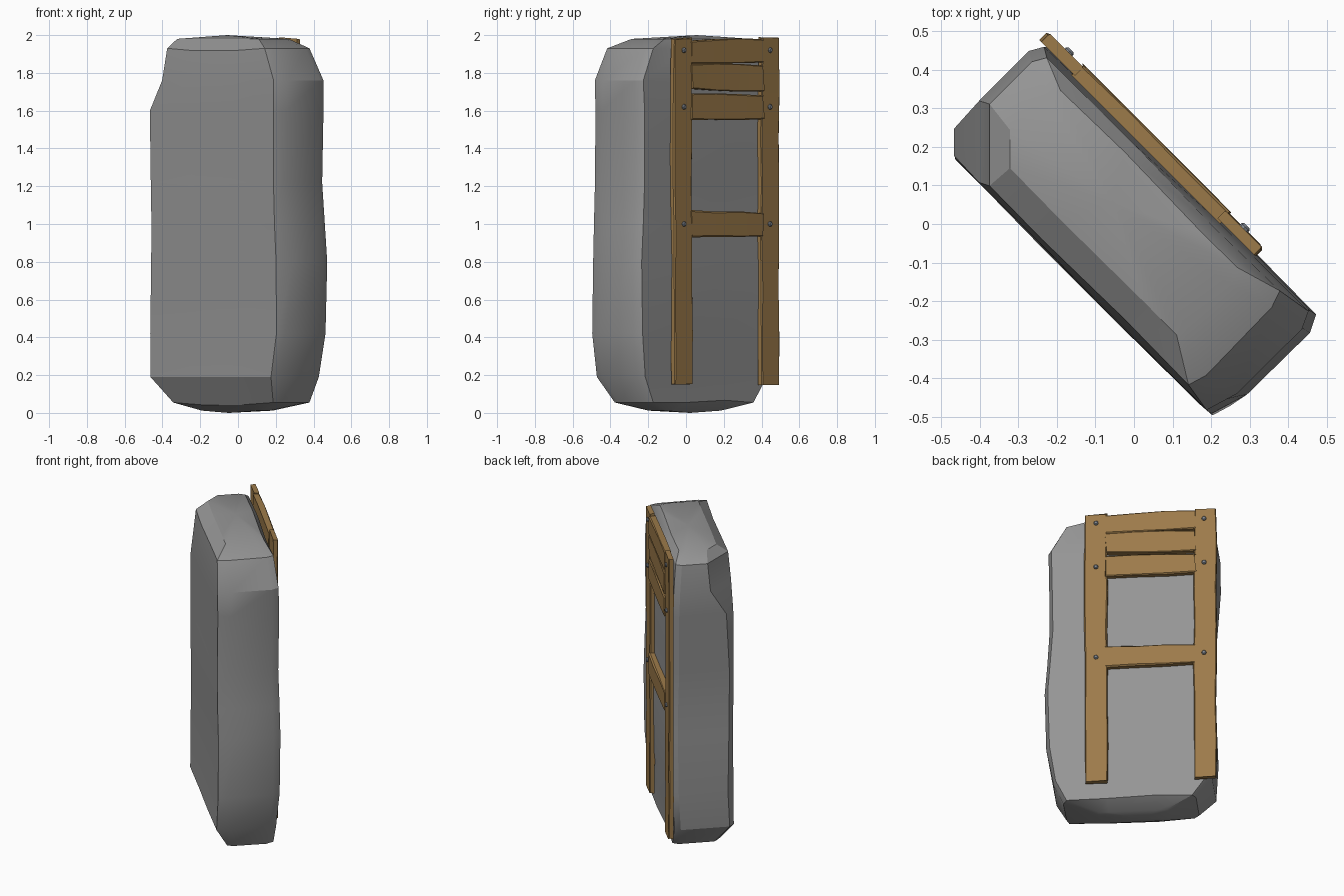
import bpy, bmesh, math, random
from mathutils import Vector

if "Cube" in bpy.data.objects:
    bpy.data.objects.remove(bpy.data.objects["Cube"])

random.seed(4)
R = math.sqrt(0.5)


def world(u, v, z):
    # u runs along the slab, v points out of its ladder face
    return Vector(((u + v) * R, (v - u) * R, z))


def material(name, col):
    m = bpy.data.materials.new(name)
    m.diffuse_color = (*col, 1)
    m.use_nodes = True
    m.node_tree.nodes["Principled BSDF"].inputs["Base Color"].default_value = m.diffuse_color
    return m


STONE = material("grey stone", (0.30, 0.30, 0.30))
WOOD = material("brown wood", (0.335, 0.197, 0.068))
IRON = material("iron nail", (0.22, 0.24, 0.27))


def finish(bm, name, mat, angle):
    bmesh.ops.recalc_face_normals(bm, faces=bm.faces[:])
    me = bpy.data.meshes.new(name)
    bm.to_mesh(me)
    bm.free()
    me.materials.append(mat)
    ob = bpy.data.objects.new(name, me)
    bpy.context.collection.objects.link(ob)
    bpy.ops.object.select_all(action='DESELECT')
    ob.select_set(True)
    bpy.context.view_layer.objects.active = ob
    bpy.ops.object.shade_smooth_by_angle(angle=math.radians(angle))
    return ob


def loft(bm, rings, bottom, top):
    vs = [[bm.verts.new(world(*p)) for p in r] for r in rings]
    n = len(vs[0])
    for a, b in zip(vs, vs[1:]):
        for i in range(n):
            j = (i + 1) % n
            bm.faces.new((a[i], a[j], b[j], b[i]))
    for ring, tip in ((vs[0], bottom), (vs[-1], top)):
        if tip is None:
            bm.faces.new(ring)
            continue
        t = bm.verts.new(world(*tip))
        for i in range(n):
            bm.faces.new((ring[i], ring[(i + 1) % n], t))


# Weathered stone slab: z, u0, u1, v0, v1, left front chamfer, right front chamfer
LEVELS = [
    (0.012, -.22, .22, -.07, .06, .02, .03),
    (0.055, -.38, .41, -.135, .145, .03, .04),
    (0.19, -.475, .475, -.21, .15, .03, .06),
    (0.42, -.49, .51, -.207, .165, .04, .05),
    (0.80, -.475, .52, -.205, .168, .03, .10),
    (1.00, -.47, .505, -.208, .165, .03, .08),
    (1.22, -.475, .49, -.208, .16, .03, .055),
    (1.60, -.505, .495, -.205, .165, .05, .075),
    (1.76, -.51, .50, -.208, .16, .15, .085),
    (1.93, -.485, .41, -.195, .145, .15, .05),
    (1.98, -.40, .29, -.125, .11, .07, .03),
]
rings = []
for k, (z, u0, u1, v0, v1, cl, cr) in enumerate(LEVELS):
    j = lambda: random.uniform(-.005, .005)
    wob = 0.012 * (k in (1, 9))
    rings.append([
        (u0 + cl, v0, z), (-.14, v0 + j(), z - wob), (.16, v0 + j(), z - wob),
        (u1 - cr * .3, v0, z), (u1, v0 + cr, z),
        (u1 + j(), v1 - .045, z), (u1 - .02, v1, z),
        (.15, v1 + j(), z), (-.15, v1 + j(), z + wob),
        (u0 + .02, v1, z), (u0, v1 - .035, z), (u0, v0 + cl, z)])
bm = bmesh.new()
loft(bm, rings, (-.05, -.02, 0), (-.08, 0, 2.0))
finish(bm, "stone_slab", STONE, 28)


# Rough hewn board, lofted between two end edges given as (s, low, high)
def board(name, a, b, v0, v1, upright, n=4, rough=.005):
    rings = []
    for i in range(n):
        t = i / (n - 1)
        s, lo, hi = [a[k] + (b[k] - a[k]) * t for k in range(3)]
        lo += random.uniform(-rough, rough)
        hi += random.uniform(-rough, rough)
        end = i in (0, n - 1)
        inset = .003 if end else 0
        c = random.uniform(.003, .008)
        d = random.uniform(-.002, .002)
        sec = [(lo + inset, v0), (hi - inset, v0), (hi - inset, v1 - c),
               (hi - c - inset, v1 + d), (lo + c + inset, v1 + d), (lo + inset, v1 - c)]
        rings.append([(w, v, s + (random.uniform(-.006, .006) if end else 0)) if upright
                      else (s + (random.uniform(-.008, .008) if end else 0), v, w)
                      for w, v in sec])
    bm = bmesh.new()
    loft(bm, rings, None, None)
    finish(bm, name, WOOD, 20)


# Two upright rails
board("near_rail", (.152, .142, .278), (1.983, .142, .280), .164, .193, True, 8, .004)
board("far_rail", (.152, -.508, -.372), (1.983, -.510, -.374), .164, .193, True, 8, .004)

# Cross boards between the rails
RUNGS = [
    ("low_rung", .93, 1.06, .93, 1.072),
    ("third_rung", 1.555, 1.682, 1.55, 1.69),
    ("second_rung", 1.698, 1.845, 1.712, 1.845),
    ("top_rung", 1.848, 1.983, 1.848, 1.976),
]
for name, l0, h0, l1, h1 in RUNGS:
    board(name, (-.382, l0, h0), (.15, l1, h1), .158, .199, False)

# Nail heads on the rails
for z in (1.0, 1.62, 1.92):
    for u in (.21, -.435):
        bm = bmesh.new()
        ring = lambda r, v: [(u + r * math.cos(i * math.pi / 4), v,
                              z + r * math.sin(i * math.pi / 4)) for i in range(8)]
        loft(bm, [ring(.014, .185), ring(.014, .199), ring(.009, .204)], None, None)
        finish(bm, "nail", IRON, 30)
